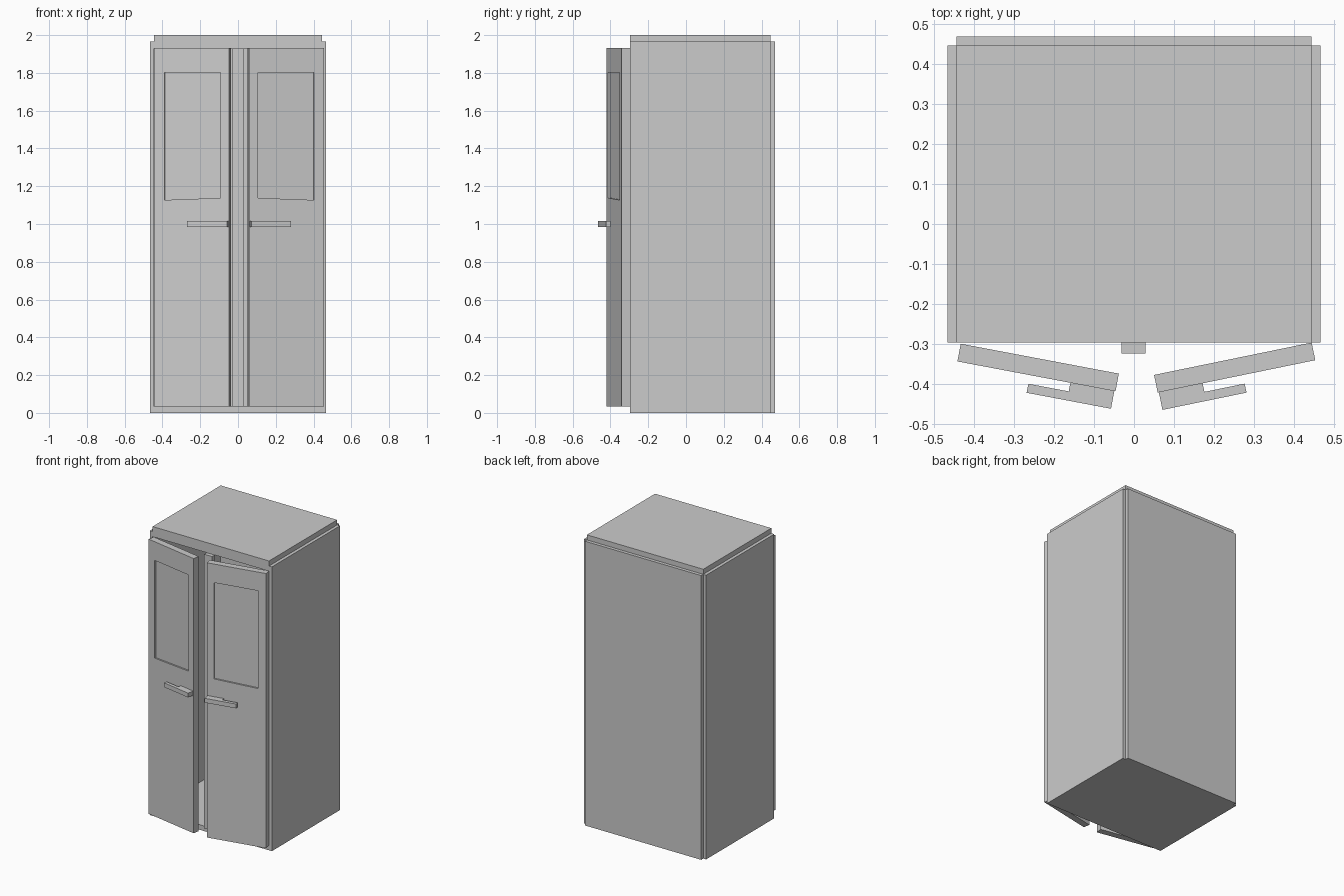
import bpy, bmesh, math
from mathutils import Matrix, Vector

if "Cube" in bpy.data.objects:
    bpy.data.objects.remove(bpy.data.objects["Cube"])


def finish(name, bm):
    bmesh.ops.recalc_face_normals(bm, faces=bm.faces)
    me = bpy.data.meshes.new(name)
    bm.to_mesh(me)
    bm.free()
    ob = bpy.data.objects.new(name, me)
    bpy.context.collection.objects.link(ob)
    return ob


def box(name, x, y, z):
    bm = bmesh.new()
    bmesh.ops.create_cube(bm, size=1)
    for v in bm.verts:
        for i, r in enumerate((x, y, z)):
            v.co[i] = r[0] if v.co[i] < 0 else r[1]
    return finish(name, bm)


def hinge_place(bm, side, hinge, angle):
    """Local x runs from hinge to tip, local -y faces outward."""
    m = Matrix.Translation(Vector((hinge[0], hinge[1], 0)))
    m = m @ Matrix.Diagonal((-side, 1, 1, 1)) @ Matrix.Rotation(-angle, 4, 'Z')
    bmesh.ops.transform(bm, matrix=m, verts=bm.verts)


def door(name, side, hinge, angle):
    # closed rings: back, front, window rim, window pane
    outer = [(0, 0.033), (0.403, 0.033), (0.403, 1.932), (0, 1.932)]
    window = [(0.054, 1.127), (0.356, 1.138), (0.356, 1.803), (0.054, 1.803)]
    layers = [(outer, 0), (outer, -0.045), (window, -0.045), (window, -0.034)]
    bm = bmesh.new()
    rings = [[bm.verts.new((u, y, z)) for u, z in pts] for pts, y in layers]
    for a, b in zip(rings, rings[1:]):
        for i in range(4):
            j = (i + 1) % 4
            bm.faces.new((a[i], a[j], b[j], b[i]))
    bm.faces.new(rings[0])
    bm.faces.new(rings[-1])
    hinge_place(bm, side, hinge, angle)
    finish(name, bm)


def handle(name, side, hinge, angle):
    # L-shaped plan profile: mounting block near the tip plus a free bar
    plan = [(0.288, -0.045), (0.4, -0.045), (0.4, -0.09), (0.185, -0.09),
            (0.185, -0.067), (0.288, -0.067)]
    bm = bmesh.new()
    f = bm.faces.new([bm.verts.new((u, y, 0.985)) for u, y in plan])
    ext = bmesh.ops.extrude_face_region(bm, geom=[f])
    top = [g for g in ext['geom'] if isinstance(g, bmesh.types.BMVert)]
    bmesh.ops.translate(bm, vec=(0, 0, 0.03), verts=top)
    hinge_place(bm, side, hinge, angle)
    finish(name, bm)


# carcass: open at the front
FRONT, BACK = -0.297, 0.447
box("top_slab", (-0.445, 0.445), (FRONT, BACK), (1.93, 2.0))
box("floor_slab", (-0.445, 0.445), (FRONT, BACK), (0, 0.035))
box("back_panel", (-0.445, 0.445), (BACK, 0.47), (0, 1.965))
for label, s in (("left", -1), ("right", 1)):
    box(label + "_side_panel", sorted((s * 0.445, s * 0.467)), (FRONT, BACK), (0, 1.965))

# centre post behind the door gap
box("centre_post", (-0.031, 0.029), (-0.325, -0.295), (0.035, 1.93))

# two doors standing ajar, each with a handle
for label, s, hinge, deg in (("left", -1, (-0.434, -0.300), 10.7),
                             ("right", 1, (0.445, -0.297), 11.6)):
    door(label + "_door", s, hinge, math.radians(deg))
    handle(label + "_handle", s, hinge, math.radians(deg))
